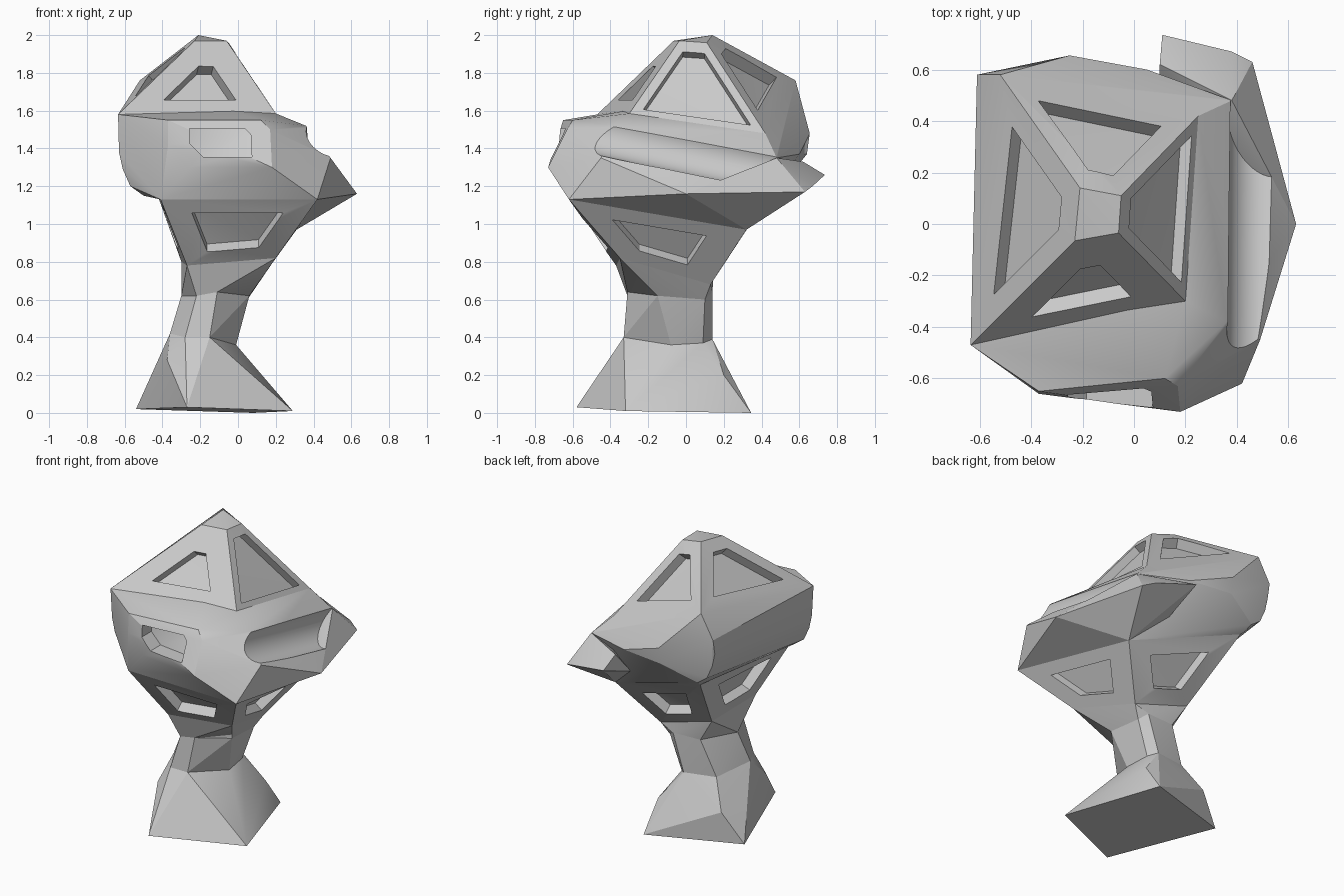
import bpy
import bmesh
from math import radians
from mathutils import Vector

default_cube = bpy.data.objects.get("Cube")
if default_cube:
    bpy.data.objects.remove(default_cube, do_unlink=True)

# Single matte stone colour
stone = bpy.data.materials.new("pale_grey_stone")
stone.use_nodes = True
stone_colour = (0.6, 0.6, 0.6, 1)
stone.diffuse_color = stone_colour
stone.node_tree.nodes["Principled BSDF"].inputs["Base Color"].default_value = stone_colour


def add_object(name, mesh_builder):
    """Turn a bmesh into a linked object with the stone material."""
    mesh = bpy.data.meshes.new(name)
    mesh_builder.to_mesh(mesh)
    mesh_builder.free()
    mesh.materials.append(stone)
    new_object = bpy.data.objects.new(name, mesh)
    bpy.context.collection.objects.link(new_object)
    return new_object


def add_hull(mesh_builder, points):
    """Add one faceted convex block spanning the given points."""
    corners = [mesh_builder.verts.new(point) for point in points]
    bmesh.ops.convex_hull(mesh_builder, input=corners)
    loose = [v for v in corners if v.is_valid and not v.link_faces]
    bmesh.ops.delete(mesh_builder, geom=loose, context="VERTS")
    bmesh.ops.recalc_face_normals(mesh_builder, faces=mesh_builder.faces)


def block(name, *groups):
    mesh_builder = bmesh.new()
    add_hull(mesh_builder, [point for group in groups for point in group])
    bmesh.ops.dissolve_limit(mesh_builder, angle_limit=radians(2),
                             verts=mesh_builder.verts, edges=mesh_builder.edges)
    return add_object(name, mesh_builder)


def add_recess(mesh_builder, corners, scale, depth=0.06, lean=0, direction=None):
    """Add a cutter prism over a shrunken facet; lean moves it towards the first edge."""
    corners = [Vector(corner) for corner in corners]
    centre = sum(corners, Vector()) / len(corners)
    normal = Vector(direction or (0, 0, 0))
    if not direction:
        for first, second in zip(corners, corners[1:] + corners[:1]):
            normal += (first - centre).cross(second - centre)
        normal.normalize()
        if normal.dot(centre - Vector((-0.08, 0, 1.25))) < 0:
            normal.negate()
    hub = centre.lerp((corners[0] + corners[1]) / 2, lean)
    outline = [hub + (corner - centre) * scale for corner in corners]
    add_hull(mesh_builder, [p + normal * shift for p in outline for shift in (-depth, 0.05)])


def combine(target, other, operation="DIFFERENCE"):
    modifier = target.modifiers.new("combine", "BOOLEAN")
    modifier.operation = operation
    modifier.solver = "EXACT"
    modifier.object = other
    bpy.context.view_layer.objects.active = target
    bpy.ops.object.modifier_apply(modifier=modifier.name)


# Roof: a small tilted cap and four eave corners, with a keel buried in the head
cap_fl, cap_fr = (-0.23, -0.065, 1.97), (-0.06, -0.035, 1.97)
cap_br, cap_bl = (-0.05, 0.11, 1.96), (-0.21, 0.14, 2)
eave_fl, eave_fr = (-0.635, -0.47, 1.58), (0.2, -0.3, 1.585)
eave_br, eave_bl = (0.25, 0.42, 1.48), (-0.52, 0.58, 1.76)
eaves = [eave_fl, eave_fr, eave_br, eave_bl]
roof = block("roof", [cap_fl, cap_fr, cap_br, cap_bl, (-0.1, 0, 1.4)], eaves)

# Front brow
brow = [(-0.37, -0.65, 1.55), (0.12, -0.6, 1.55), (0.17, -0.63, 1.5),
        (0.18, -0.73, 1.3), (-0.25, -0.667, 1.3), (-0.37, -0.66, 1.42)]

# Side rim, with its pointed tip on the left
rim_fl, rim_fr = (-0.41, -0.6, 1.13), (0.42, -0.62, 1.13)
rim_br, rim_bl = (0.31, 0.32, 0.97), (-0.45, 0.49, 1.22)
rim_tip, shoulder_back = (0.63, 0, 1.16), (0.38, 0.48, 1.35)
rim = [rim_fl, rim_fr, rim_br, rim_bl, rim_tip, shoulder_back,
       (0.49, -0.45, 1.35), (0.36, -0.38, 1.52)]

# Rounded cheek on the right, repeated front and back and rising to the back
cheek = [(x + inward, y, z + rise)
         for y, inward, rise in ((-0.46, 0, 0), (0.56, 0.02, 0.12))
         for x, z in ((-0.63, 1.38), (-0.61, 1.29), (-0.57, 1.2), (-0.5, 1.15))]
back_wall = [(-0.61, 0.58, 1.6), (-0.25, 0.655, 1.48), (-0.25, 0.64, 1.37), (0.05, 0.6, 1.37)]

head = block("head_shell", eaves, brow, rim, cheek, back_wall)
combine(head, roof, "UNION")

# Jagged flap closing the rim at the back
flap = block("back_flap", [(0.11, 0.735, 1.26), (0.38, 0.67, 1.2), (0.46, 0.63, 1.17),
                           (0.1, 0.62, 1.33), (0.1, 0.45, 1.15),
                           rim_tip, rim_br, shoulder_back])

# Bowl under the head
bowl_fl, bowl_fr = (-0.27, -0.37, 0.78), (0.2, -0.35, 0.82)
bowl_br, bowl_bl = (0.1, 0.13, 0.68), (-0.3, 0.15, 0.8)
bowl_base = [bowl_fl, bowl_fr, bowl_br, bowl_bl]
bowl = block("under_bowl", [rim_fl, rim_fr, rim_br, rim_bl], bowl_base)

# Recessed panels in the roof, brow and bowl
cutters = bmesh.new()
add_recess(cutters, [eave_fl, eave_fr, cap_fr, cap_fl], 0.46, 0.07, lean=0.16)
add_recess(cutters, [eave_fr, eave_br, cap_br, cap_fr], 0.79, 0.05, lean=0.06)
add_recess(cutters, [eave_br, eave_bl, cap_bl, cap_br], 0.62)
add_recess(cutters, [eave_bl, eave_fl, cap_fl, cap_bl], 0.62)
add_recess(cutters, brow, 0.6, 0.09, direction=(0, -1, 0))
add_recess(cutters, [rim_fl, rim_fr, bowl_fr, bowl_fl], 0.58)
add_recess(cutters, [rim_fr, rim_br, bowl_br, bowl_fr], 0.53)
add_recess(cutters, [rim_br, rim_bl, bowl_bl, bowl_br], 0.52)
add_recess(cutters, [rim_bl, rim_fl, bowl_fl, bowl_bl], 0.55)
panel_cutter = add_object("panel_cutter", cutters)
panel_cutter.hide_render = True
combine(head, panel_cutter)
combine(bowl, panel_cutter)

# Hollow groove running along the left shoulder and out through the front
start, end = Vector((0.495, -0.65, 1.54)), Vector((0.5, 0.8, 1.235))
bpy.ops.mesh.primitive_cylinder_add(vertices=40, radius=0.135, depth=(end - start).length,
                                    location=(start + end) / 2)
groove_cutter = bpy.context.object
groove_cutter.name = "groove_cutter"
groove_cutter.rotation_euler = (end - start).to_track_quat("Z", "Y").to_euler()
groove_cutter.hide_render = True
bpy.context.view_layer.update()
combine(head, groove_cutter)
for helper in (roof, panel_cutter, groove_cutter):
    bpy.data.objects.remove(helper, do_unlink=True)

# Pinched neck and ankle
neck_ring = [(-0.22, -0.31, 0.62), (-0.11, -0.31, 0.64), (0.06, -0.15, 0.62),
             (0.05, 0.1, 0.6), (0, 0.14, 0.64), (-0.2, 0.13, 0.64), (-0.3, -0.13, 0.62)]
ankle_ring = [(-0.28, -0.33, 0.4), (-0.15, -0.33, 0.4), (-0.01, -0.08, 0.36),
              (-0.03, 0.09, 0.37), (-0.08, 0.14, 0.39), (-0.3, 0.1, 0.4), (-0.36, -0.18, 0.42)]
collar = block("collar", bowl_base, neck_ring)
neck = block("neck", neck_ring, ankle_ring)

# Four-cornered foot
foot = block("foot", ankle_ring, [(-0.375, -0.33, 0.28), (0.07, 0.2, 0.2), (-0.4, 0.19, 0.22),
                                  (-0.27, -0.58, 0.03), (0.29, -0.32, 0.01),
                                  (0.08, 0.345, 0), (-0.54, 0.14, 0.02)])

# Soft shading across shallow facets, crisp edges elsewhere
bpy.ops.object.select_all(action="DESELECT")
for part in (head, bowl, flap, collar, neck, foot):
    part.select_set(True)
bpy.context.view_layer.objects.active = head
bpy.ops.object.shade_smooth_by_angle(angle=radians(22))
